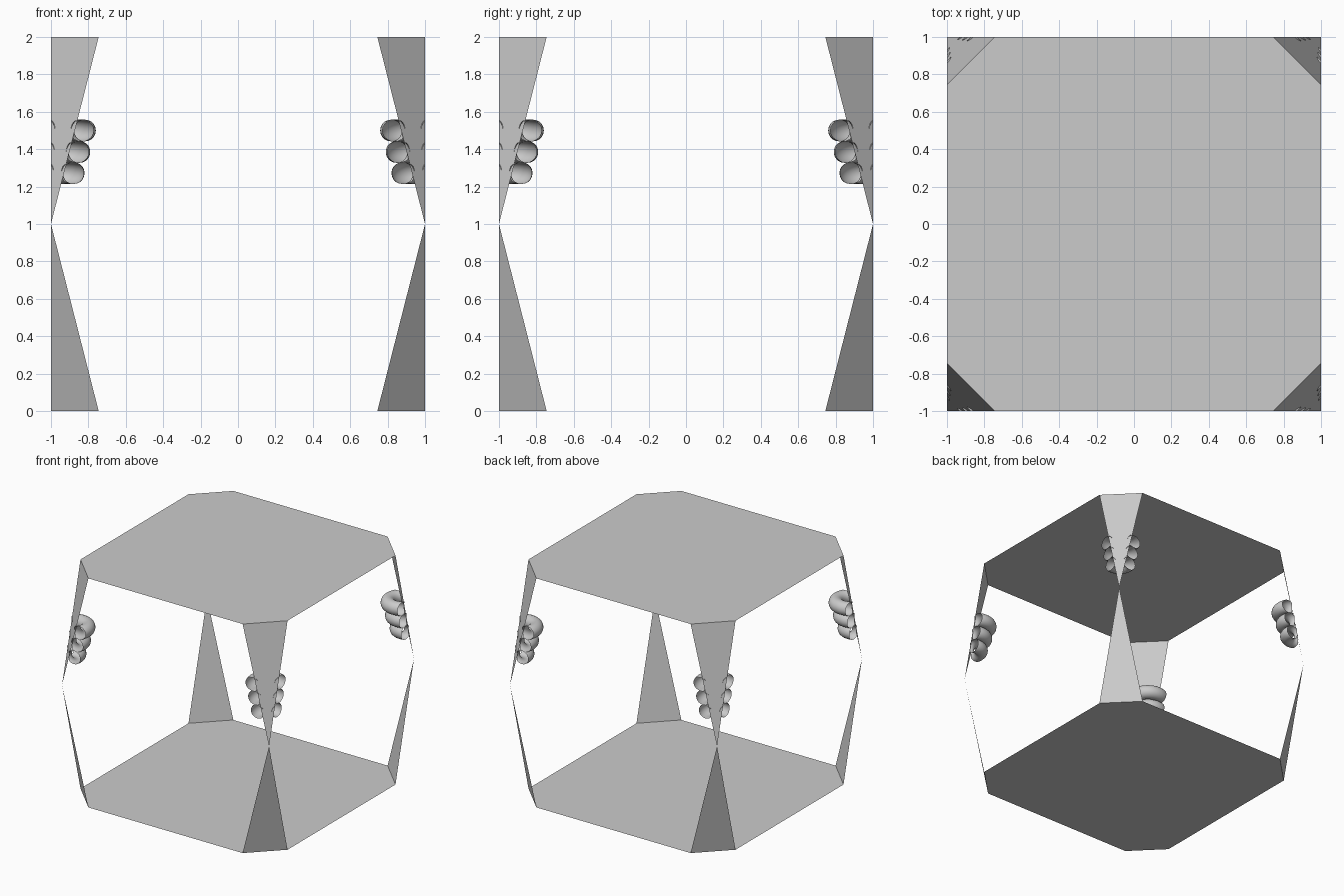
import bpy, bmesh
from math import cos, sin, pi
from mathutils import Vector

if "Cube" in bpy.data.objects:
    bpy.data.objects.remove(bpy.data.objects["Cube"])

C = 0.745   # where each corner cut begins
CORNERS = [(1, 1), (-1, 1), (-1, -1), (1, -1)]


def finish(name, bm, smooth=False):
    bm.normal_update()
    me = bpy.data.meshes.new(name)
    bm.to_mesh(me)
    bm.free()
    for p in me.polygons:
        p.use_smooth = smooth
    ob = bpy.data.objects.new(name, me)
    bpy.context.collection.objects.link(ob)
    return ob


def plate(name, z, up):
    # flat square with clipped corners
    bm = bmesh.new()
    pts = [(1, -C), (1, C), (C, 1), (-C, 1), (-1, C), (-1, -C), (-C, -1), (C, -1)]
    if not up:
        pts.reverse()
    bm.faces.new([bm.verts.new((x, y, z)) for x, y in pts])
    finish(name, bm)


def corner_panel(name, sx, sy, z):
    # triangle from a clipped plate corner to the mid-height corner point
    bm = bmesh.new()
    pts = [(sx * C, sy, z), (sx, sy * C, z), (sx, sy, 1)]
    f = bm.faces.new([bm.verts.new(p) for p in pts])
    f.normal_update()
    if f.normal.dot(Vector((sx, sy, 0))) < 0:
        f.normal_flip()
    finish(name, bm)


def half_ring(name, sx, sy, z, major, minor=0.058, n=24, m=20):
    # open half torus behind the panel, trimmed flush with the outer box
    mid = 1 - (1 - C) * (z - 1) / 2
    centre = Vector((sx * mid, sy * mid, z))
    inward = Vector((-sx, -sy, 0)).normalized()
    side = Vector((0, 0, 1)).cross(inward)
    bm = bmesh.new()
    rows = []
    for i in range(n + 1):
        a = pi * i / n - pi / 2
        d = inward * cos(a) + side * sin(a)
        rows.append([bm.verts.new(centre + d * (major + minor * cos(2 * pi * j / m))
                                  + Vector((0, 0, minor * sin(2 * pi * j / m))))
                     for j in range(m)])
    for r0, r1 in zip(rows, rows[1:]):
        for j in range(m):
            k = (j + 1) % m
            bm.faces.new((r0[j], r1[j], r1[k], r0[k]))
    for axis in (Vector((sx, 0, 0)), Vector((0, sy, 0))):
        bmesh.ops.bisect_plane(bm, geom=bm.verts[:] + bm.edges[:] + bm.faces[:],
                               plane_co=axis, plane_no=axis, clear_outer=True)
    finish(name, bm, True)


plate("top_plate", 2, True)
plate("bottom_plate", 0, False)
for i, (sx, sy) in enumerate(CORNERS):
    corner_panel(f"upper_corner_panel_{i}", sx, sy, 2)
    corner_panel(f"lower_corner_panel_{i}", sx, sy, 0)
    # three stacked grips per upper corner
    for k, (z, major) in enumerate([(1.5, 0.118), (1.385, 0.103), (1.272, 0.087)]):
        half_ring(f"corner_grip_{i}_{k}", sx, sy, z, major)
